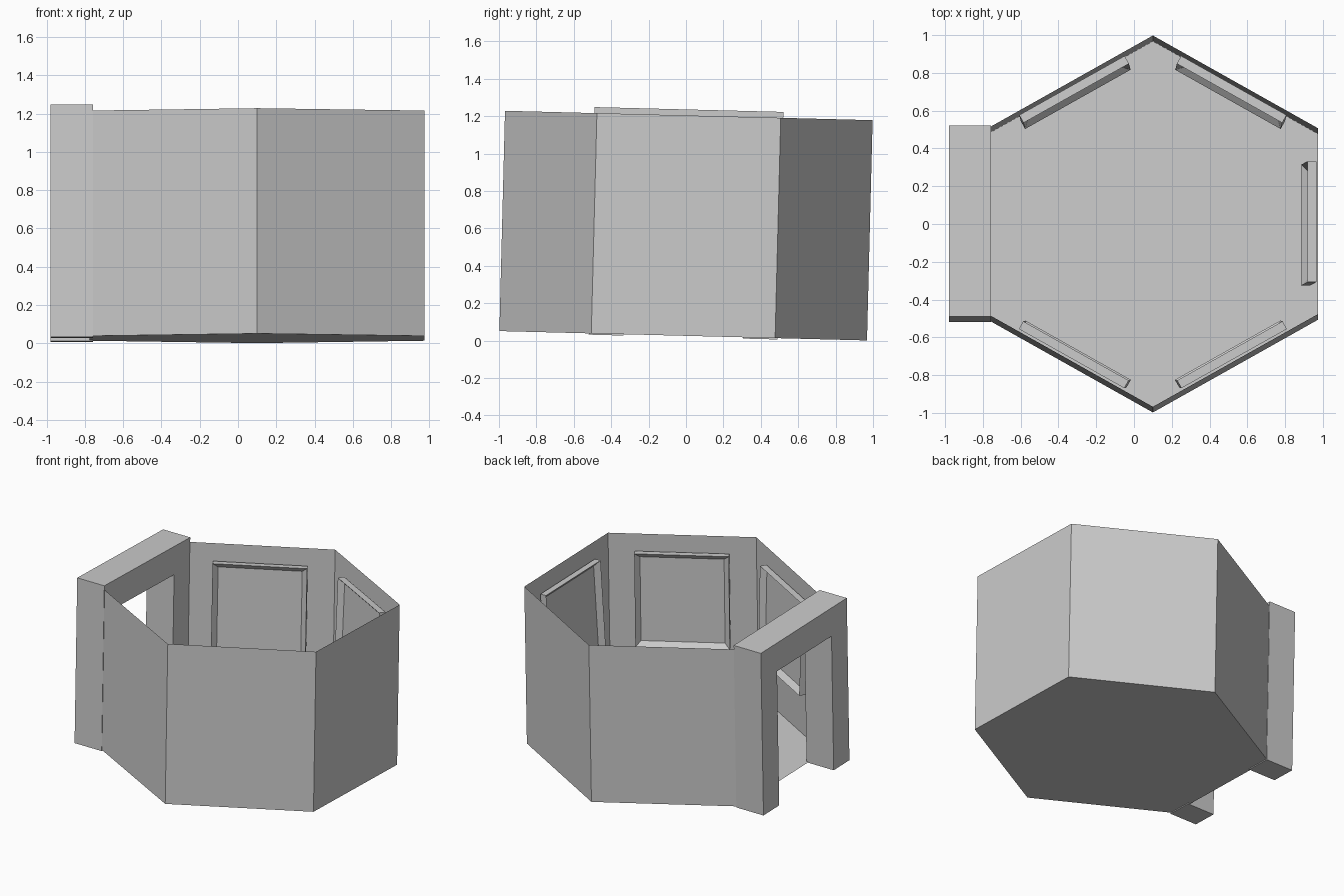
import bpy, bmesh, math
from mathutils import Matrix, Vector

if "Cube" in bpy.data.objects:
    bpy.data.objects.remove(bpy.data.objects["Cube"])

grey = bpy.data.materials.new("plain_grey")
grey.diffuse_color = (0.6, 0.6, 0.6, 1)
grey.use_nodes = True
grey.node_tree.nodes["Principled BSDF"].inputs["Base Color"].default_value = grey.diffuse_color

# The whole room leans slightly about the x axis
LEAN = Matrix.Translation((0, -0.015, 0.026)) @ Matrix.Rotation(-0.0255, 4, 'X')
CX, APOTHEM, RADIUS, HEIGHT = 0.10, 0.875, 0.983, 1.178


def finish(bm, name, matrix=Matrix(), fix_normals=True):
    if fix_normals:
        bmesh.ops.recalc_face_normals(bm, faces=bm.faces)
    mesh = bpy.data.meshes.new(name)
    bm.to_mesh(mesh)
    bm.free()
    mesh.materials.append(grey)
    ob = bpy.data.objects.new(name, mesh)
    ob.matrix_world = LEAN @ matrix
    bpy.context.collection.objects.link(ob)
    return ob


# Hexagonal shell: floor and five single-sheet walls, open on the entrance side
h = RADIUS / 2
plan = [(CX - APOTHEM, -h), (CX, -RADIUS), (CX + APOTHEM, -h),
        (CX + APOTHEM, h), (CX, RADIUS), (CX - APOTHEM, h)]
bm = bmesh.new()
low = [bm.verts.new((x, y, 0)) for x, y in plan]
top = [bm.verts.new((x, y, HEIGHT)) for x, y in plan]
bm.faces.new(low[::-1])
for i in range(5):
    bm.faces.new((low[i], low[i + 1], top[i + 1], top[i]))
finish(bm, "room_shell", fix_normals=False)

# Entrance: an upside-down U profile extruded along x
W, IN, LINTEL, TOP, BASE = 0.505, 0.32, 1.0, 1.21, -0.007
profile = [(-W, BASE), (-IN, BASE), (-IN, LINTEL), (IN, LINTEL),
           (IN, BASE), (W, BASE), (W, TOP), (-W, TOP)]
bm = bmesh.new()
face = bm.faces.new([bm.verts.new((-0.98, y, z)) for y, z in profile])
ext = bmesh.ops.extrude_face_region(bm, geom=[face])
bmesh.ops.translate(bm, vec=(0.223, 0, 0),
                    verts=[g for g in ext["geom"] if isinstance(g, bmesh.types.BMVert)])
finish(bm, "entrance_frame")


# Wall panel: box whose inner face (-x) is sunk with sloping sides
def wall_panel(name, mid, angle, tilt):
    bm = bmesh.new()
    bmesh.ops.create_cube(bm, size=1, matrix=Matrix.Diagonal((0.047, 0.64, 0.69, 1)))
    bmesh.ops.recalc_face_normals(bm, faces=bm.faces)
    front = min(bm.faces, key=lambda f: f.calc_center_median().x)
    bmesh.ops.inset_region(bm, faces=[front], thickness=0.05, depth=0)
    bmesh.ops.translate(bm, vec=(0.035, 0, 0), verts=front.verts)
    out = Vector((math.cos(angle), math.sin(angle), 0))
    place = (Matrix.Translation(Vector((*mid, 0.71)) - out * 0.05)
             @ Matrix.Rotation(angle, 4, 'Z') @ Matrix.Rotation(tilt, 4, 'Y'))
    finish(bm, name, place, fix_normals=False)


names = ["front_left_panel", "front_right_panel", "right_panel",
         "back_right_panel", "back_left_panel"]
tilts = [0.035, 0.035, 0.048, 0.025, 0.025]
for i, (name, tilt) in enumerate(zip(names, tilts)):
    a, b = Vector(plan[i]), Vector(plan[i + 1])
    d = b - a
    wall_panel(name, (a + b) / 2, math.atan2(-d.x, d.y), tilt)
